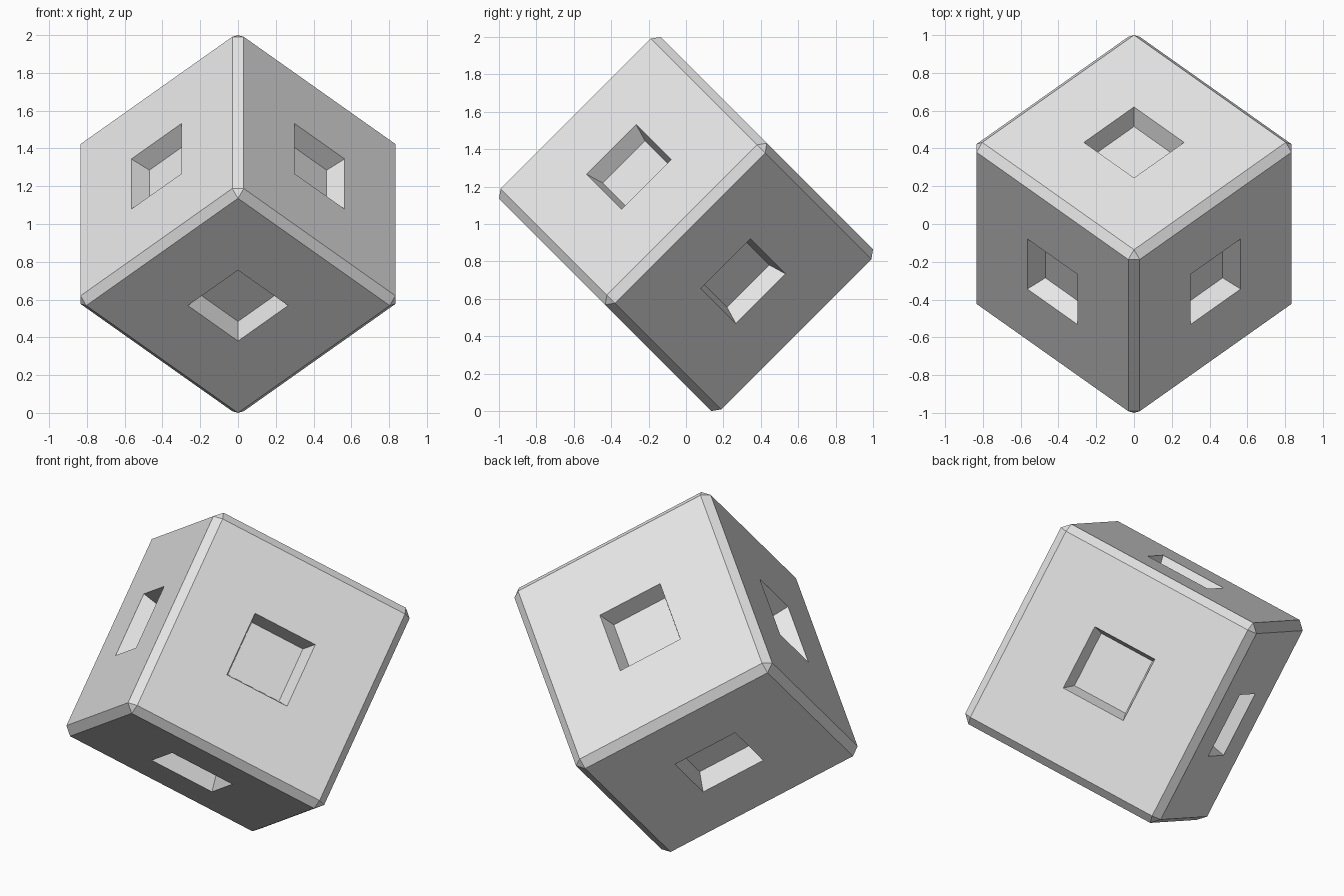
import bpy
import bmesh
from math import radians
from mathutils import Matrix

# Remove the default cube
default = bpy.data.objects.get("Cube")
if default:
    bpy.data.objects.remove(default, do_unlink=True)

HALF = 0.611        # half the cube side
CHAMFER = 0.043     # edge chamfer offset
RIM = 0.1875        # half the recess opening
TAPER = 0.028       # how far the recess walls lean in
DEPTH = 0.107       # recess depth

# Plain grey material
grey = bpy.data.materials.new("light_grey")
grey.use_nodes = True
colour = (0.8, 0.8, 0.8, 1.0)
grey.diffuse_color = colour
grey.node_tree.nodes["Principled BSDF"].inputs["Base Color"].default_value = colour

# Cube with flat chamfers on every edge
bm = bmesh.new()
bmesh.ops.create_cube(bm, size=2 * HALF)
bmesh.ops.bevel(bm, geom=bm.edges[:], offset=CHAMFER, offset_type='OFFSET',
                segments=1, affect='EDGES', clamp_overlap=True)
bm.normal_update()

# Tapered square recess in the middle of each side
sides = sorted(bm.faces, key=lambda f: f.calc_area(), reverse=True)[:6]
bmesh.ops.inset_individual(bm, faces=sides, thickness=HALF - CHAMFER - RIM,
                           use_even_offset=True)
bmesh.ops.inset_individual(bm, faces=sides, thickness=TAPER, depth=-DEPTH,
                           use_even_offset=True)

# Stand the cube tilted, balanced on a corner
tilt = Matrix.Rotation(radians(-45), 4, 'X') @ Matrix.Rotation(radians(45), 4, 'Z')
bm.transform(Matrix.Translation((0, 0, 1)) @ tilt)
bm.normal_update()

mesh = bpy.data.meshes.new("recessed_cube")
bm.to_mesh(mesh)
bm.free()
mesh.materials.append(grey)
cube = bpy.data.objects.new("recessed_cube", mesh)
bpy.context.collection.objects.link(cube)
